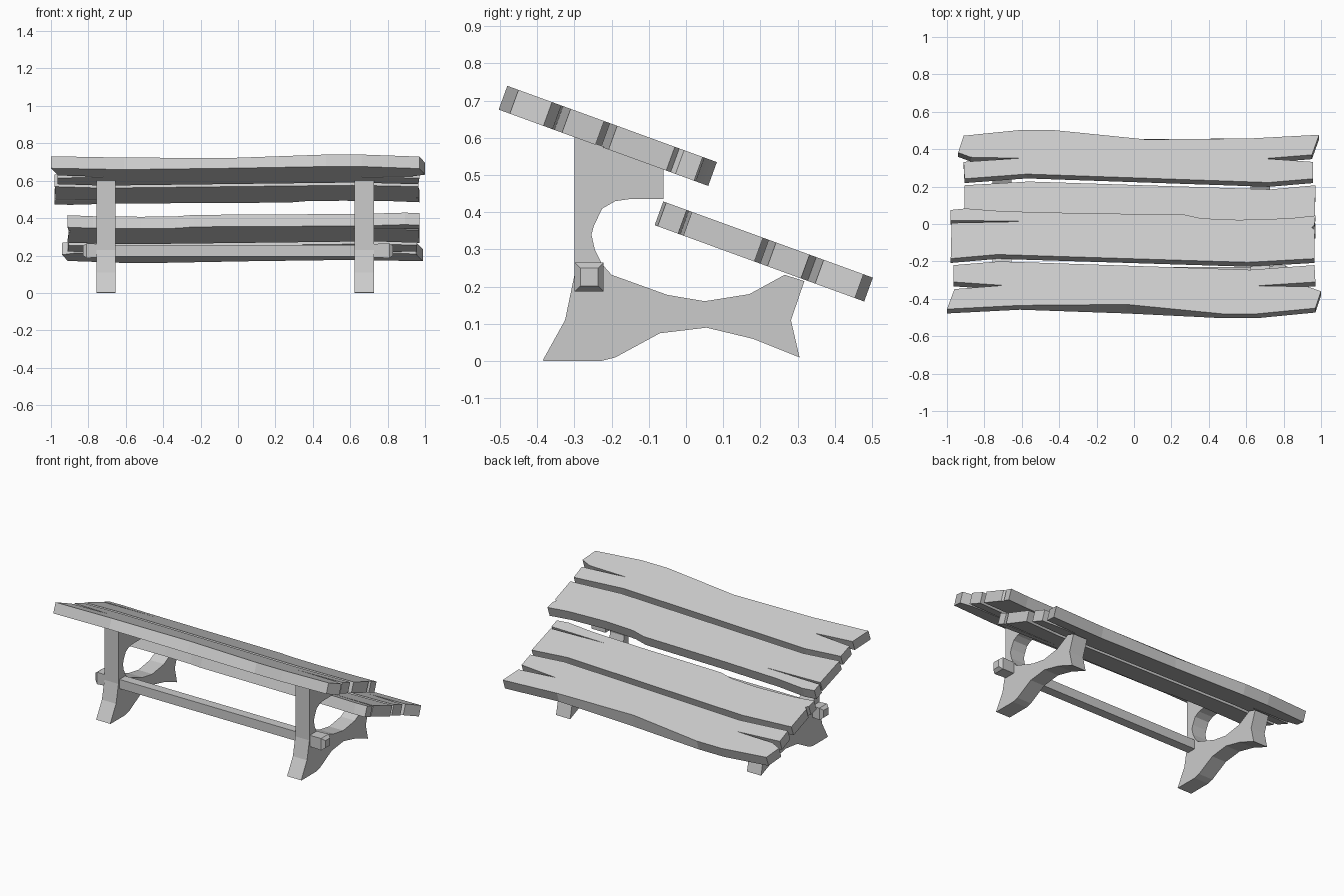
import bpy
import bmesh
from math import radians, sin, cos, tan

cube = bpy.data.objects.get("Cube")
if cube:
    bpy.data.objects.remove(cube, do_unlink=True)

wood = bpy.data.materials.new("pale grey wood")
wood.use_nodes = True
COLOUR = (0.6, 0.6, 0.6, 1)
wood.diffuse_color = COLOUR
wood.node_tree.nodes["Principled BSDF"].inputs["Base Color"].default_value = COLOUR

TILT = radians(20)
THICK = 0.068


def loft(name, rings):
    """Skin a row of equal rings and cap both ends."""
    bm = bmesh.new()
    rows = [[bm.verts.new(p) for p in ring] for ring in rings]
    n = len(rows[0])
    for a, b in zip(rows, rows[1:]):
        for i in range(n):
            j = (i + 1) % n
            bm.faces.new((a[i], a[j], b[j], b[i]))
    bm.faces.new(rows[0])
    bm.faces.new(rows[-1])
    bmesh.ops.recalc_face_normals(bm, faces=bm.faces)
    mesh = bpy.data.meshes.new(name)
    bm.to_mesh(mesh)
    bm.free()
    mesh.materials.append(wood)
    obj = bpy.data.objects.new(name, mesh)
    bpy.context.collection.objects.link(obj)
    return obj


def plank(name, outline, place, height):
    """Tilted board; a third value in a point pushes its lower edge out."""
    top, bottom = [], []
    for x, y, *push in outline:
        low = y + (push[0] if push else 0)
        x1, y1 = place(x, y)
        x2, y2 = place(x, low)
        top.append((x1, y1, height - y1 * tan(TILT)))
        bottom.append((x2, y2 - THICK * sin(TILT),
                       height - y2 * tan(TILT) - THICK * cos(TILT)))
    return loft(name, [top, bottom])


# Worn plank outlines with split ends, seen from above
OUTER = [(-1, -.455), (-.61, -.435), (-.04, -.43, -.025), (.47, -.48), (.66, -.48),
         (.97, -.45), (1, -.36), (.93, -.335), (.66, -.33), (.97, -.31), (.965, -.22),
         (.62, -.245), (-.72, -.2), (-.965, -.22), (-.965, -.31), (-.7, -.328),
         (-.96, -.348)]
INNER = [(-.98, -.185), (-.73, -.163), (.61, -.205), (.965, -.185), (.965, -.03),
         (.95, -.018), (.965, -.005), (.97, .045), (.83, .03), (.56, .022), (.36, .03),
         (.27, .05), (-.3, .058), (-.7, .068), (-.9, .083), (-.98, .075), (-.98, .02),
         (-.57, .014), (-.975, .006)]


def upper(x, y):
    return x, y


def lower(x, y):
    return 0.025 - 0.965 * x, 0.022 - y


# Upper and lower decks share the same boards, turned half round
for deck, place, height in (("upper", upper, .565), ("lower", lower, .407)):
    plank(deck + "_outer_plank", OUTER, place, height)
    plank(deck + "_inner_plank", INNER, place, height)

# Trestle legs
LEG = [(-.385, .002), (-.325, .11), (-.3, .23), (-.3, .605), (-.06, .518), (-.06, .435),
       (-.155, .435), (-.19, .43), (-.225, .41), (-.247, .365), (-.254, .34), (-.245, .3),
       (-.225, .26), (-.2, .232), (-.05, .178), (.05, .161), (.17, .18), (.265, .232),
       (.318, .215), (.282, .11), (.305, .01), (.18, .06), (.055, .09), (-.07, .075),
       (-.19, .01), (-.23, 0), (-.38, 0)]
for side, x in (("right", -.705), ("left", .675)):
    loft(side + "_leg", [[(x + d, y, z) for y, z in LEG] for d in (-.051, .051)])


# Stretcher bar with flared, chamfered ends
def square(x, r):
    return [(x, -.26 + a * r, .226 + b * r)
            for a, b in ((-1, -1), (1, -1), (1, 1), (-1, 1))]


loft("stretcher", [square(x, r) for x, r in (
    (-.83, .024), (-.81, .039), (-.75, .036), (-.66, .03),
    (.63, .03), (.72, .036), (.81, .039), (.83, .024))])
